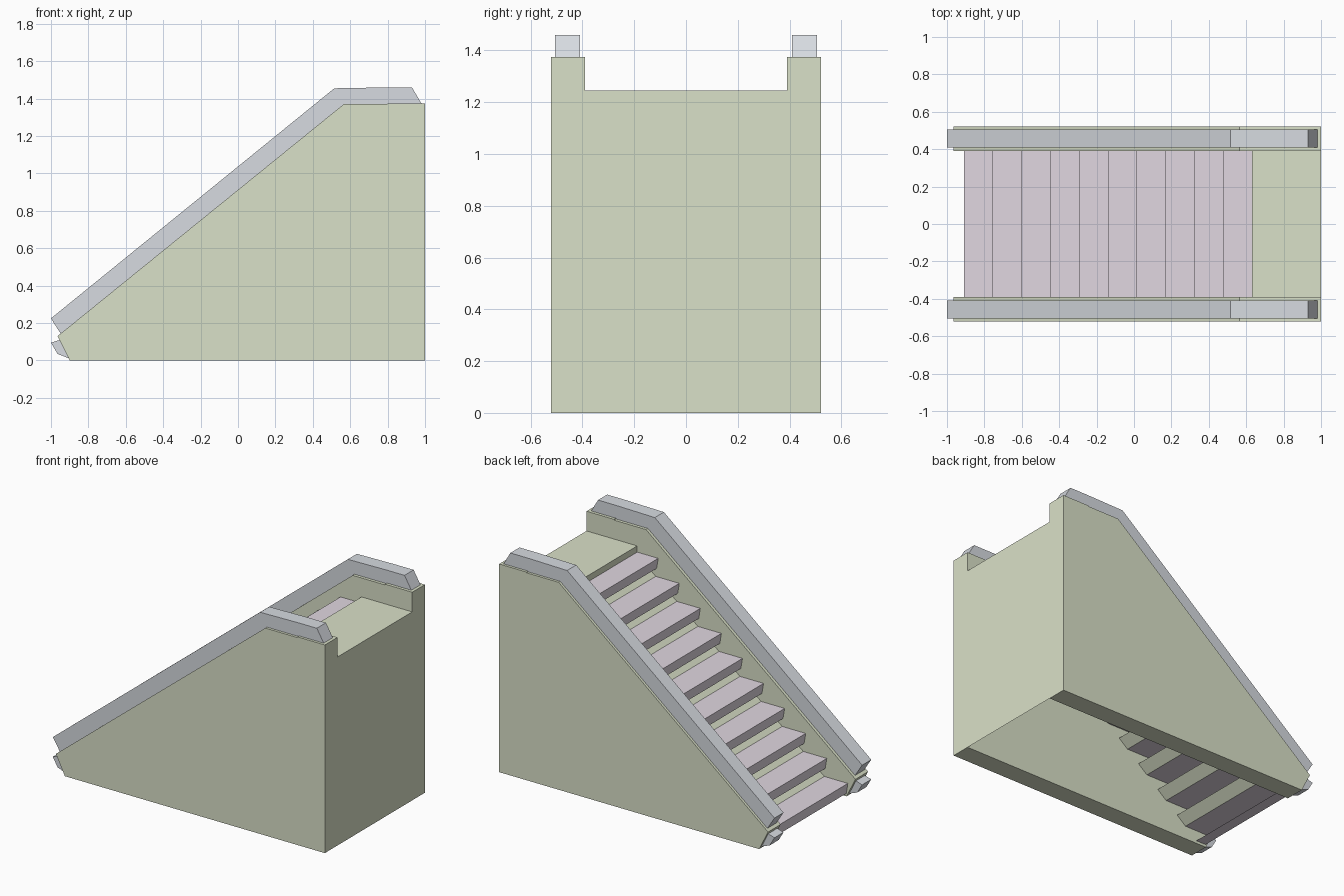
import bpy, bmesh

if "Cube" in bpy.data.objects:
    bpy.data.objects.remove(bpy.data.objects["Cube"])


def material(name, rgb):
    m = bpy.data.materials.new(name)
    m.diffuse_color = (*rgb, 1)
    m.use_nodes = True
    m.node_tree.nodes["Principled BSDF"].inputs["Base Color"].default_value = m.diffuse_color
    return m


GREEN = material("green", (0.70, 0.75, 0.58))
MAUVE = material("mauve", (0.75, 0.68, 0.75))
GREY = material("grey", (0.68, 0.71, 0.75))


def extrude(name, profiles, y0, y1, mat, closed=True):
    """Sweep x-z profiles from y0 to y1, as solids or open sheets."""
    bm = bmesh.new()
    for pts in profiles:
        a = [bm.verts.new((x, y0, z)) for x, z in pts]
        b = [bm.verts.new((x, y1, z)) for x, z in pts]
        n = len(pts)
        for i in range(n if closed else n - 1):
            j = (i + 1) % n
            bm.faces.new((a[i], a[j], b[j], b[i]))
        if closed:
            bm.faces.new(a)
            bm.faces.new(b)
    if closed:
        bmesh.ops.recalc_face_normals(bm, faces=bm.faces[:])
    mesh = bpy.data.meshes.new(name)
    bm.to_mesh(mesh)
    bm.free()
    mesh.materials.append(mat)
    obj = bpy.data.objects.new(name, mesh)
    bpy.context.collection.objects.link(obj)
    return obj


# Side walls, hand rails and the small feet at the rail's lower end
wall = [(-0.90, 0), (1, 0), (1, 1.375), (0.80, 1.375), (0.80, 1.37),
        (0.565, 1.37), (-0.965, 0.13)]
rail = [(-0.948, 0.143), (0.565, 1.37), (0.80, 1.37), (0.98, 1.375),
        (0.93, 1.46), (0.80, 1.46), (0.515, 1.455), (-1, 0.225)]
foot = [(-1, 0.095), (-0.965, 0.035), (-0.90, 0.01), (-0.945, 0.112)]
for side, s in (("left", 1), ("right", -1)):
    extrude(f"wall_{side}", [wall], s * 0.39, s * 0.522, GREEN)
    extrude(f"rail_{side}", [rail], s * 0.41, s * 0.505, GREY)
    extrude(f"rail_foot_{side}", [foot], s * 0.41, s * 0.505, GREY)

# Ten treads, open at the back, joined by sloping riser strips
RUN, RISE, W = 0.154, 0.124, 0.39
treads, risers = [], []
for k in range(10):
    x, z = -0.91 + k * RUN, 0.088 + k * RISE
    treads.append([(x + 0.085, z - 0.07), (x + 0.012, z - 0.07), (x, z), (x + 0.172, z)])
    if k < 9:
        risers.append([(x + 0.172, z), (x + RUN + 0.085, z + RISE - 0.07)])
extrude("treads", treads, -W, W, MAUVE, closed=False)
extrude("risers", risers, -W, W, GREEN, closed=False)

# Top landing and back panel, open underneath
extrude("landing", [[(0.63, 1.204), (0.63, 1.245), (1, 1.245), (1, 0)]],
        -W, W, GREEN, closed=False)
